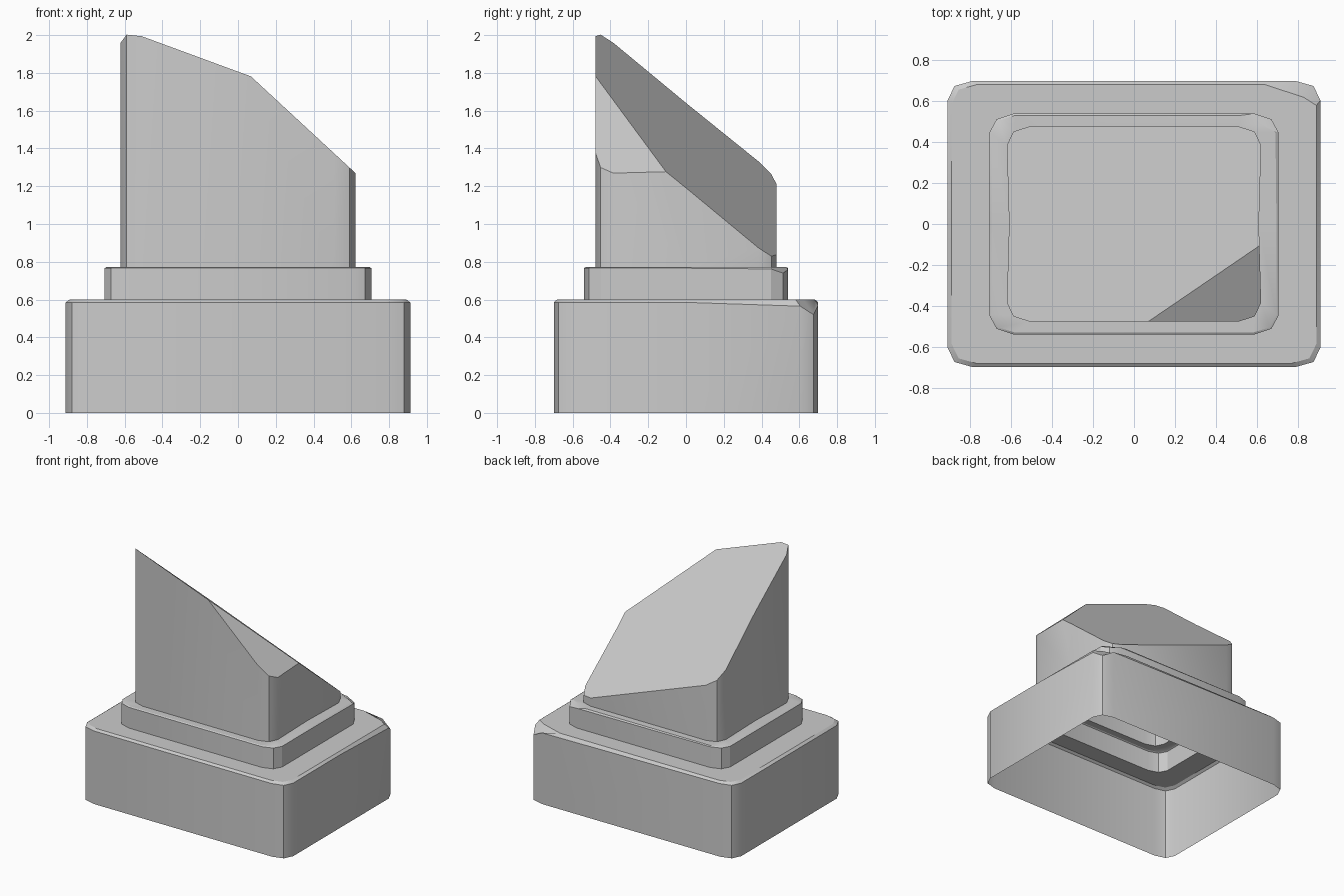
import bpy, bmesh, math
from mathutils import Vector

if "Cube" in bpy.data.objects:
    bpy.data.objects.remove(bpy.data.objects["Cube"])


def ring(corner, z, waist=None, chip=()):
    """Rounded rectangle: corner = three points of the +x +y corner, mirrored to all four."""
    rev = corner[::-1]
    waist = waist or corner[0][0]
    pts = [(x, y, z) for x, y in corner]
    pts += [(-x, y, z) for x, y in rev]
    pts += [(-waist, 0, z)]
    pts += [(-x, -y, z) for x, y in corner]
    pts += [(x, -y, z) for x, y in rev]
    pts += [(waist, 0, z)]
    pts[:len(chip)] = chip          # replaces the worn corner
    return pts


def inset(corner, d):
    return [(x - d, y - d * 0.9) for x, y in corner]


def stack(rings):
    """Open shell through successive rings."""
    bm = bmesh.new()
    loops = [[bm.verts.new(p) for p in r] for r in rings]
    for a, b in zip(loops, loops[1:]):
        for i in range(len(a)):
            j = (i + 1) % len(a)
            bm.faces.new((a[i], a[j], b[j], b[i]))
    return bm


def finish(bm, name):
    me = bpy.data.meshes.new(name)
    bm.to_mesh(me)
    bm.free()
    ob = bpy.data.objects.new(name, me)
    bpy.context.collection.objects.link(ob)
    bpy.ops.object.select_all(action='DESELECT')
    ob.select_set(True)
    bpy.context.view_layer.objects.active = ob
    bpy.ops.object.shade_smooth_by_angle(angle=math.radians(28))


base = [(0.912, 0.605), (0.878, 0.675), (0.79, 0.70)]
step = [(0.706, 0.45), (0.672, 0.513), (0.59, 0.54)]
post = [(0.622, 0.385), (0.59, 0.452), (0.51, 0.478)]

# Plinth: open underneath, bevelled rim, one chipped corner
finish(stack([
    ring(base, 0),
    ring(base, 0.585, chip=[(0.912, 0.605, 0.565), (0.878, 0.675, 0.52), (0.79, 0.70, 0.57)]),
    ring(inset(base, 0.02), 0.6, chip=[(0.892, 0.58, 0.6), (0.83, 0.62, 0.6), (0.64, 0.682, 0.6)]),
    ring(step, 0.6),
]), "plinth")

# Step: smaller tier with the same worn corner
finish(stack([
    ring(step, 0.6),
    ring(step, 0.766, chip=[(0.706, 0.45, 0.762), (0.672, 0.513, 0.74), (0.59, 0.54, 0.758)]),
    ring(inset(step, 0.009), 0.772, chip=[(0.692, 0.45, 0.772), (0.615, 0.492, 0.772), (0.525, 0.532, 0.772)]),
    ring(post, 0.772, 0.611),
]), "step")

# Broken pillar: tall shaft sliced by two sloping planes, each cut capped
bm = stack([ring(post, 0.772, 0.611), ring(post, 2.4, 0.611)])
for co, no in (((0, 0, 1.416), (0.368, 0.817, 1)),
               ((0.07, 0, 1.78), (0.925, 0, 1))):
    cut = bmesh.ops.bisect_plane(
        bm, geom=bm.verts[:] + bm.edges[:] + bm.faces[:],
        plane_co=Vector(co), plane_no=Vector(no).normalized(), clear_outer=True)
    edges = [g for g in cut['geom_cut'] if isinstance(g, bmesh.types.BMEdge)]
    bmesh.ops.edgeloop_fill(bm, edges=edges)
bmesh.ops.recalc_face_normals(bm, faces=bm.faces[:])
finish(bm, "broken_pillar")
